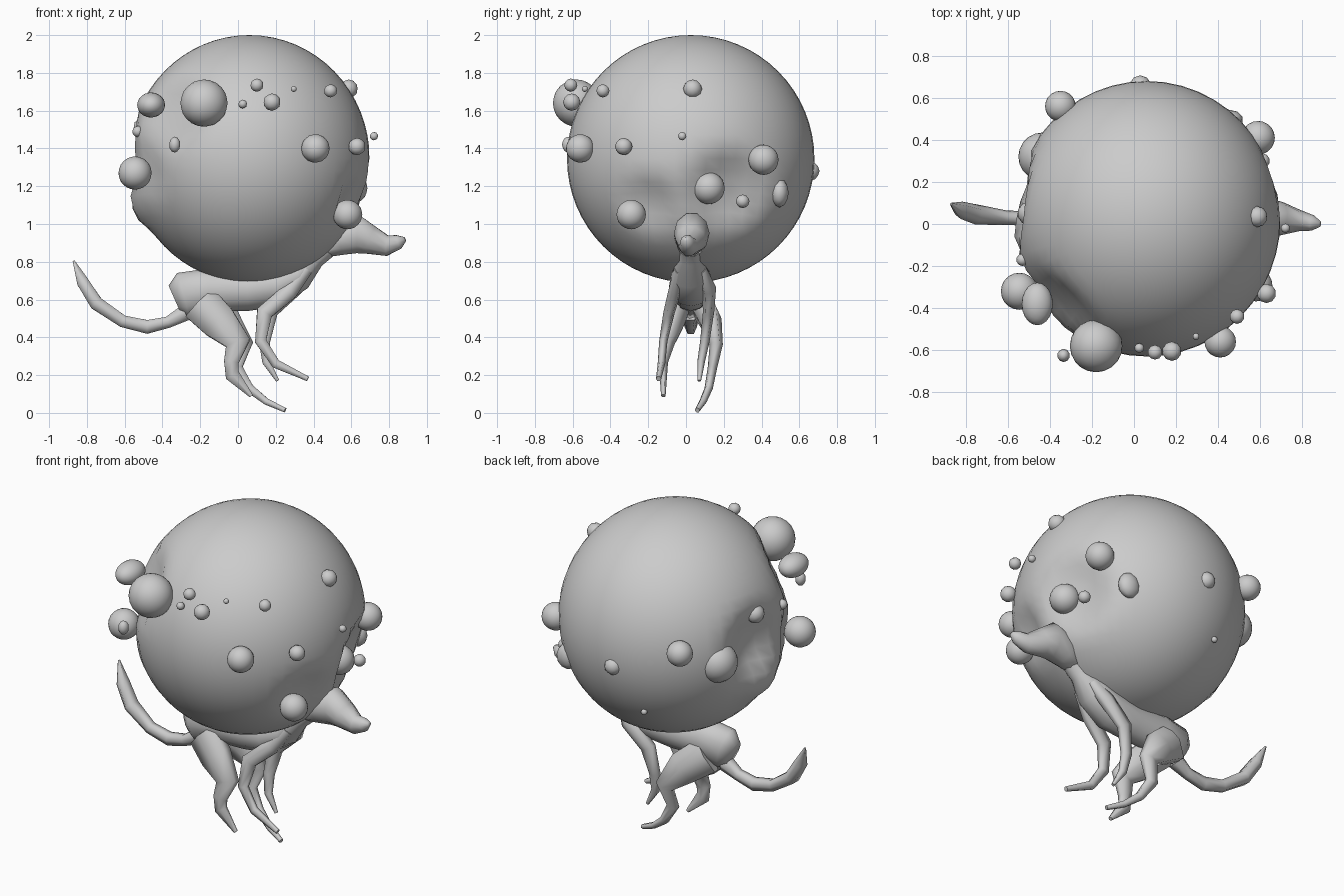
import bpy, bmesh, math
from mathutils import Vector


def finish(bm, name, angle=40):
    bmesh.ops.recalc_face_normals(bm, faces=bm.faces)
    me = bpy.data.meshes.new(name)
    bm.to_mesh(me)
    bm.free()
    ob = bpy.data.objects.new(name, me)
    bpy.context.collection.objects.link(ob)
    bpy.ops.object.select_all(action='DESELECT')
    ob.select_set(True)
    bpy.context.view_layer.objects.active = ob
    bpy.ops.object.shade_smooth_by_angle(angle=math.radians(angle))
    return ob


def limb(name, stations, sides=6):
    """Loft rings along stations (x, y, z, half width in y, half thickness)."""
    bm = bmesh.new()
    pts = [Vector(s[:3]) for s in stations]
    rings = []
    for i, s in enumerate(stations):
        t = (pts[min(i + 1, len(pts) - 1)] - pts[max(i - 1, 0)]).normalized()
        side = (Vector((0, 1, 0)) - t * t.y).normalized()
        up = t.cross(side)
        rings.append([bm.verts.new(pts[i] + side * s[3] * math.cos(a) + up * s[4] * math.sin(a))
                      for a in (2 * math.pi * k / sides for k in range(sides))])
    for a, b in zip(rings, rings[1:]):
        for k in range(sides):
            j = (k + 1) % sides
            bm.faces.new((a[k], a[j], b[j], b[k]))
    bm.faces.new(rings[0])
    bm.faces.new(rings[-1])
    return finish(bm, name, 75)


# Swollen ball with dents, and one bulge: (x, y, z, radius, depth)
C = Vector((0.06, 0.025, 1.345))
dents = [(0.66, 0.24, 1.17, 0.2, 0.08), (0.62, -0.2, 1.1, 0.14, 0.05),
         (-0.54, 0.10, 1.35, 0.19, 0.10), (-0.38, -0.42, 1.6, 0.19, 0.06),
         (-0.5, -0.3, 1.3, 0.15, 0.04), (-0.54, 0.0, 1.10, 0.13, -0.035)]
bm = bmesh.new()
bmesh.ops.create_uvsphere(bm, u_segments=48, v_segments=32, radius=1)
for v in bm.verts:
    n = v.co.normalized()
    p = C + Vector((n.x * 0.637, n.y * 0.655, n.z * 0.655))
    d = sum(dep * math.exp(-((p - Vector((x, y, z))).length / r) ** 4)
            for x, y, z, r, dep in dents)
    v.co = p - n * d
finish(bm, "swollen_ball", 60)

# Warts over the ball: (x, y, z, radius)
warts = [
    (-0.18, -0.58, 1.64, 0.125), (-0.46, -0.38, 1.63, 0.078), (-0.545, -0.32, 1.27, 0.088),
    (-0.53, -0.17, 1.49, 0.03), (-0.335, -0.625, 1.42, 0.035), (0.025, -0.59, 1.635, 0.023),
    (0.10, -0.61, 1.735, 0.035), (0.18, -0.605, 1.645, 0.046), (0.295, -0.535, 1.715, 0.016),
    (0.49, -0.44, 1.705, 0.035), (0.585, 0.035, 1.715, 0.05), (0.72, -0.02, 1.465, 0.022),
    (0.63, -0.33, 1.41, 0.046), (0.41, -0.56, 1.40, 0.075), (0.58, -0.29, 1.05, 0.078),
    (0.60, 0.12, 1.19, 0.085), (0.59, 0.41, 1.34, 0.08), (0.61, 0.30, 1.12, 0.036),
    (0.45, 0.495, 1.165, 0.07), (0.03, 0.655, 1.28, 0.052), (-0.35, 0.56, 1.42, 0.073),
    (-0.435, 0.32, 1.30, 0.115), (-0.50, 0.05, 1.51, 0.055), (-0.11, 0.56, 1.0, 0.018),
]
# Two of them are not round: index -> (x, y, z) stretch
stretch = {1: (0.95, 1.3, 0.85), 4: (0.85, 0.9, 1.2), 18: (1.0, 0.7, 1.1)}
for i, (x, y, z, r) in enumerate(warts):
    bm = bmesh.new()
    bmesh.ops.create_icosphere(bm, subdivisions=3 if r > 0.07 else 2, radius=r)
    bmesh.ops.scale(bm, verts=bm.verts, vec=stretch.get(i, (1, 1, 1)))
    bmesh.ops.translate(bm, verts=bm.verts, vec=(x, y, z))
    finish(bm, f"wart_{i + 1}", 60)

# Small animal beneath: trunk, head, tail
limb("trunk", [(-0.335, 0.02, 0.60, 0.05, 0.08), (-0.29, 0.02, 0.62, 0.09, 0.125),
               (-0.15, 0.025, 0.65, 0.10, 0.115), (0.05, 0.025, 0.65, 0.10, 0.11),
               (0.20, 0.025, 0.67, 0.115, 0.11), (0.32, 0.025, 0.73, 0.105, 0.085),
               (0.40, 0.02, 0.82, 0.06, 0.06), (0.48, 0.02, 0.90, 0.06, 0.07)], 12)
limb("head", [(0.40, 0.02, 0.85, 0.05, 0.04), (0.52, 0.025, 0.92, 0.085, 0.095),
              (0.63, 0.03, 0.95, 0.095, 0.11), (0.70, 0.025, 0.915, 0.08, 0.08),
              (0.79, 0.015, 0.885, 0.05, 0.057), (0.85, 0.005, 0.905, 0.037, 0.04),
              (0.885, 0.0, 0.92, 0.014, 0.012)], 10)
limb("tail", [(-0.28, 0.02, 0.53, 0.05, 0.05), (-0.37, 0.02, 0.48, 0.035, 0.035),
              (-0.48, 0.025, 0.455, 0.033, 0.042), (-0.61, 0.03, 0.485, 0.035, 0.037),
              (-0.75, 0.045, 0.58, 0.048, 0.042), (-0.82, 0.065, 0.69, 0.042, 0.037),
              (-0.87, 0.095, 0.805, 0.006, 0.006)])

# Legs, each in its own stride
limb("near_hind_leg", [(-0.20, -0.03, 0.58, 0.06, 0.12), (-0.10, -0.065, 0.48, 0.06, 0.11),
                       (0.0, -0.10, 0.37, 0.04, 0.075), (-0.035, -0.12, 0.27, 0.025, 0.045),
                       (-0.03, -0.12, 0.20, 0.02, 0.045), (0.07, -0.12, 0.09, 0.012, 0.012)])
limb("far_hind_leg", [(-0.20, 0.08, 0.58, 0.06, 0.12), (-0.08, 0.13, 0.49, 0.06, 0.11),
                      (0.03, 0.16, 0.36, 0.035, 0.06), (-0.01, 0.14, 0.24, 0.025, 0.04),
                      (0.06, 0.12, 0.13, 0.022, 0.028), (0.15, 0.09, 0.06, 0.02, 0.02),
                      (0.25, 0.06, 0.014, 0.014, 0.014)])
limb("near_front_leg", [(0.36, -0.035, 0.76, 0.03, 0.04), (0.27, -0.06, 0.64, 0.035, 0.05),
                        (0.14, -0.09, 0.53, 0.03, 0.05), (0.12, -0.12, 0.38, 0.022, 0.035),
                        (0.20, -0.13, 0.26, 0.02, 0.028), (0.37, -0.145, 0.18, 0.014, 0.015)])
limb("far_front_leg", [(0.36, 0.08, 0.76, 0.03, 0.04), (0.30, 0.12, 0.66, 0.04, 0.05),
                       (0.17, 0.12, 0.54, 0.03, 0.05), (0.14, 0.10, 0.38, 0.025, 0.035),
                       (0.15, 0.08, 0.27, 0.02, 0.025), (0.21, 0.07, 0.17, 0.01, 0.01)])
